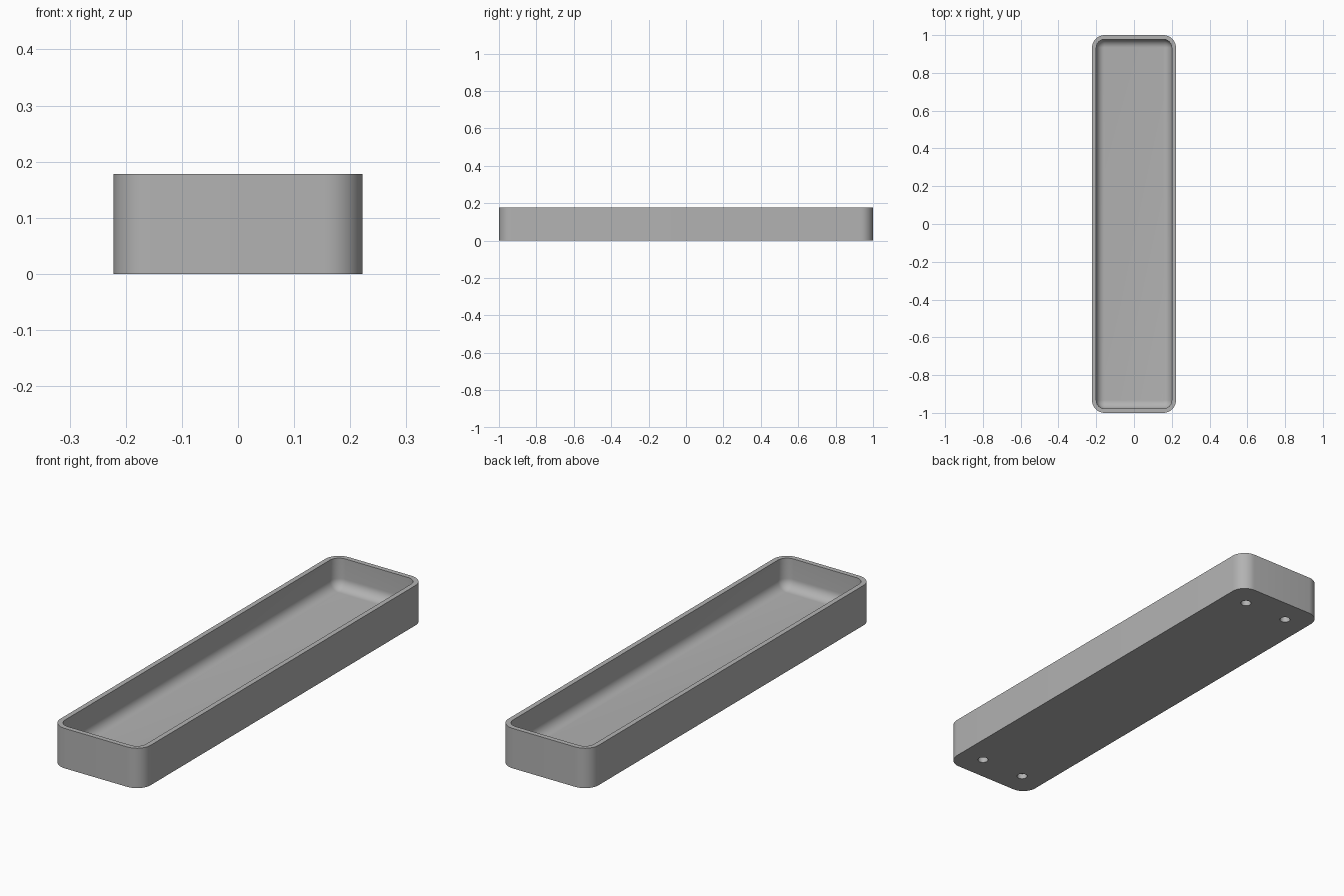
import bpy
import bmesh
from math import sin, cos, pi

WIDTH, LENGTH, HEIGHT = 0.444, 2.0, 0.178
WALL, FLOOR = 0.022, 0.044
CORNER, FILLET = 0.067, 0.044
STEPS = 10

if "Cube" in bpy.data.objects:
    bpy.data.objects.remove(bpy.data.objects["Cube"])

grey = bpy.data.materials.new("plain grey")
grey.use_nodes = True
colour = (0.45, 0.45, 0.45, 1)
grey.diffuse_color = colour
grey.node_tree.nodes["Principled BSDF"].inputs["Base Color"].default_value = colour


def rounded_loop(bm, inset, z):
    """Ring of vertices around a rounded rectangle, inset from the outer edge."""
    r = max(CORNER - inset, 0.001)
    cx, cy = WIDTH / 2 - inset - r, LENGTH / 2 - inset - r
    ring = []
    for quarter, (sx, sy) in enumerate(((1, 1), (-1, 1), (-1, -1), (1, -1))):
        for i in range(STEPS + 1):
            a = (quarter + i / STEPS) * pi / 2
            ring.append(bm.verts.new((sx * cx + r * cos(a), sy * cy + r * sin(a), z)))
    return ring


# Tray shell: outer wall, rim, inner wall and the fillet down to the floor
bm = bmesh.new()
layers = [(0, 0), (0, HEIGHT), (WALL, HEIGHT)]
for i in range(STEPS + 1):
    a = i / STEPS * pi / 2
    layers.append((WALL + FILLET * (1 - cos(a)), FLOOR + FILLET * (1 - sin(a))))
rings = [rounded_loop(bm, inset, z) for inset, z in layers]
for low, high in zip(rings, rings[1:]):
    for i in range(len(low)):
        j = (i + 1) % len(low)
        bm.faces.new((low[i], low[j], high[j], high[i]))
bm.faces.new(rings[0][::-1])
bm.faces.new(rings[-1])
bmesh.ops.recalc_face_normals(bm, faces=bm.faces)
mesh = bpy.data.meshes.new("tray")
bm.to_mesh(mesh)
bm.free()
tray = bpy.data.objects.new("tray", mesh)
bpy.context.collection.objects.link(tray)
mesh.materials.append(grey)

# Four blind round holes in the underside
for sx in (-1, 1):
    for sy in (-1, 1):
        bpy.ops.mesh.primitive_cylinder_add(
            vertices=32, radius=0.022, depth=0.05, location=(sx * 0.111, sy * 0.889, 0))
        cutter = bpy.context.object
        cutter.name = "hole_cutter"
        cutter.hide_render = True
        cutter.data.materials.append(grey)
        bpy.context.view_layer.objects.active = tray
        cut = tray.modifiers.new("hole", 'BOOLEAN')
        cut.operation = 'DIFFERENCE'
        cut.solver = 'EXACT'
        cut.object = cutter
        bpy.ops.object.modifier_apply(modifier=cut.name)
        bpy.data.objects.remove(cutter)

# Smooth rounded walls with sharp rim and base edges
bpy.ops.object.select_all(action='DESELECT')
tray.select_set(True)
bpy.context.view_layer.objects.active = tray
bpy.ops.object.shade_smooth_by_angle(angle=pi / 6)
